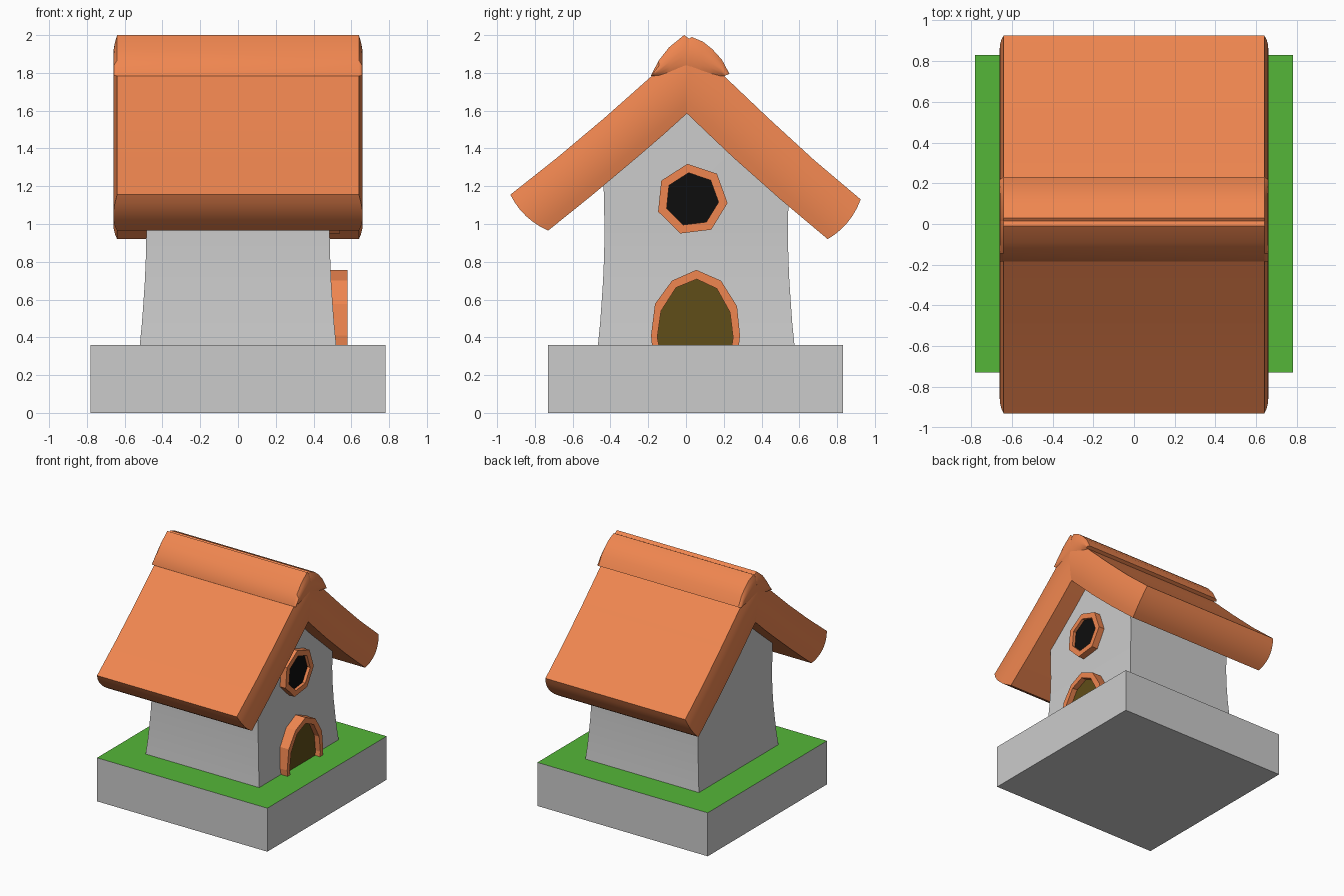
import bpy, bmesh, math

if "Cube" in bpy.data.objects:
    bpy.data.objects.remove(bpy.data.objects["Cube"])


def material(name, rgb):
    m = bpy.data.materials.new(name)
    m.diffuse_color = (*rgb, 1)
    m.use_nodes = True
    m.node_tree.nodes["Principled BSDF"].inputs["Base Color"].default_value = m.diffuse_color
    return m


ORANGE = material("orange", (0.87, 0.24, 0.08))
GREEN = material("green", (0.09, 0.47, 0.04))
BLACK = material("black", (0.004, 0.004, 0.004))
OLIVE = material("olive", (0.115, 0.075, 0.009))


def finish(name, bm, mat=None, smooth=True):
    bmesh.ops.remove_doubles(bm, verts=bm.verts, dist=0.0005)
    bmesh.ops.recalc_face_normals(bm, faces=bm.faces)
    me = bpy.data.meshes.new(name)
    bm.to_mesh(me)
    bm.free()
    ob = bpy.data.objects.new(name, me)
    bpy.context.collection.objects.link(ob)
    if mat:
        me.materials.append(mat)
    if smooth:
        bpy.ops.object.select_all(action='DESELECT')
        ob.select_set(True)
        bpy.context.view_layer.objects.active = ob
        bpy.ops.object.shade_smooth_by_angle(angle=math.radians(28))
    return ob


def box(name, lo, hi, mat=None):
    bm = bmesh.new()
    bmesh.ops.create_cube(bm, size=1)
    for v in bm.verts:
        v.co = [l + (c + 0.5) * (h - l) for l, h, c in zip(lo, hi, v.co)]
    return finish(name, bm, mat, False)


def slab(name, lower, upper, bulge=0.0, n=6):
    """Pillow-sided slab between two (y, z) curves, running along x."""
    bm = bmesh.new()
    rows = {}
    out = math.copysign(1, lower[0][0])
    for side in (-1, 1):
        for i, (a, b) in enumerate(zip(lower, upper)):
            for j in range(n + 1):
                u = j / n
                puff = 4 * u * (1 - u)
                k = bulge * puff if i == 0 else 0
                y = a[0] + (b[0] - a[0]) * u + out * k * 0.7
                z = a[1] + (b[1] - a[1]) * u - k * 0.7
                rows[side, i, j] = bm.verts.new((side * (0.64 + 0.02 * puff), y, z))
    last = len(lower) - 1
    for side in (-1, 1):
        for i in range(last):
            for j in range(n):
                bm.faces.new([rows[side, i + p, j + q] for p, q in ((0, 0), (1, 0), (1, 1), (0, 1))])
    # underside, top and the two ends
    rim = [(i, 0) for i in range(last)] + [(last, j) for j in range(n)]
    rim += [(i, n) for i in range(last, 0, -1)] + [(0, j) for j in range(n, 0, -1)]
    for p, q in zip(rim, rim[1:] + rim[:1]):
        bm.faces.new([rows[-1, *p], rows[1, *p], rows[1, *q], rows[-1, *q]])
    bmesh.ops.dissolve_degenerate(bm, dist=0.0005, edges=bm.edges)
    return finish(name, bm, ORANGE)


def frame(name, outer, inner, x0, x1, closed):
    """Trim between two (y, z) outlines."""
    bm = bmesh.new()
    rings = [[bm.verts.new((x, *p)) for p in pts]
             for pts, x in ((outer, x0), (outer, x1), (inner, x1), (inner, x0))]
    n = len(outer)
    for i in range(n if closed else n - 1):
        k = (i + 1) % n
        for r in range(4):
            a, b = rings[r], rings[(r + 1) % 4]
            bm.faces.new((a[i], a[k], b[k], b[i]))
    if not closed:
        for i in (0, -1):
            bm.faces.new([r[i] for r in rings])
    finish(name, bm, ORANGE, False)


def panel(name, pts, x, mat):
    bm = bmesh.new()
    f = bm.faces.new([bm.verts.new((0.45, *p)) for p in pts])
    ext = bmesh.ops.extrude_face_region(bm, geom=[f])
    for v in ext["geom"]:
        if isinstance(v, bmesh.types.BMVert):
            v.co.x = x
    finish(name, bm, mat, False)


# Plinth with a grass top
base = box("base", (-0.78, -0.73, 0), (0.78, 0.83, 0.36))
grass = bmesh.new()
for face_mat in (None, GREEN):
    base.data.materials.append(face_mat)
grass.free()
for p in base.data.polygons:
    p.material_index = 1 if p.normal.z > 0.9 else 0

# Flared walls with a gable top
bm = bmesh.new()
rings = []
for z, h in ((0.36, 0.52), (0.47, 0.509), (0.58, 0.501), (0.7, 0.493),
             (0.82, 0.488), (0.96, 0.485), (1.1, 0.488)):
    rings.append([bm.verts.new((sx * h, 0.054 + sy * h, z))
                  for sx, sy in ((-1, -1), (1, -1), (1, 1), (-1, 1))])
for a, b in zip(rings, rings[1:]):
    for i in range(4):
        k = (i + 1) % 4
        bm.faces.new((a[i], a[k], b[k], b[i]))
bm.faces.new(rings[0])
gable = {}
for s, (lo, hi) in ((-1, (0, 3)), (1, (1, 2))):
    t = rings[-1]
    i0, i1 = (0, 3) if s < 0 else (1, 2)
    g = [bm.verts.new((s * 0.485, y, z)) for y, z in ((-0.437, 1.25), (0.005, 1.65), (0.543, 1.17))]
    gable[s] = [t[i0]] + g + [t[i1]]
    bm.faces.new(gable[s])
for i in range(4):
    bm.faces.new((gable[-1][i], gable[-1][i + 1], gable[1][i + 1], gable[1][i]))
finish("walls", bm)

# Sagging roof slabs
slab("roof_front",
     [(-0.73, 0.965), (-0.5, 1.15), (-0.25, 1.36), (-0.12, 1.472), (0.005, 1.585)],
     [(-0.93, 1.155), (-0.68, 1.353), (-0.43, 1.563), (-0.18, 1.785), (0.005, 1.945)], 0.025)
slab("roof_back",
     [(0.75, 0.92), (0.5, 1.13), (0.25, 1.352), (0.12, 1.475), (0.005, 1.585)],
     [(0.925, 1.13), (0.68, 1.337), (0.44, 1.557), (0.2, 1.785), (0.005, 1.945)], 0.025)

# Two-piece rounded ridge cap
slab("ridge_front",
     [(-0.185, 1.783), (-0.14, 1.78), (-0.085, 1.78), (-0.01, 1.78), (0.015, 1.78)],
     [(-0.185, 1.786), (-0.145, 1.865), (-0.09, 1.935), (-0.01, 2.0), (0.015, 1.982)])
slab("ridge_back",
     [(0.2, 1.782), (0.18, 1.78), (0.12, 1.78), (0.07, 1.78), (0.03, 1.78), (0.015, 1.78)],
     [(0.23, 1.795), (0.19, 1.87), (0.14, 1.925), (0.09, 1.965), (0.03, 1.99), (0.015, 1.98)])


# Seven-sided window
def heptagon(r):
    return [(0.031 + r * math.cos(a), 1.13 + r * math.sin(a))
            for a in (math.radians(97 + 360 * i / 7) for i in range(7))]


frame("window_frame", heptagon(0.19), heptagon(0.142), 0.45, 0.54, True)
panel("window_hole", heptagon(0.15), 0.515, BLACK)

# Arched door
arch = [(-0.18, 0.355), (-0.185, 0.41), (-0.164, 0.577), (-0.074, 0.7), (0.055, 0.757),
        (0.185, 0.7), (0.27, 0.565), (0.286, 0.41), (0.28, 0.355)]
arch_in = [(-0.143, 0.355), (-0.152, 0.4), (-0.132, 0.54), (-0.053, 0.663), (0.057, 0.708),
           (0.163, 0.658), (0.233, 0.532), (0.249, 0.4), (0.243, 0.355)]
frame("door_frame", arch, arch_in, 0.45, 0.58, False)
panel("door", arch_in, 0.535, OLIVE)
